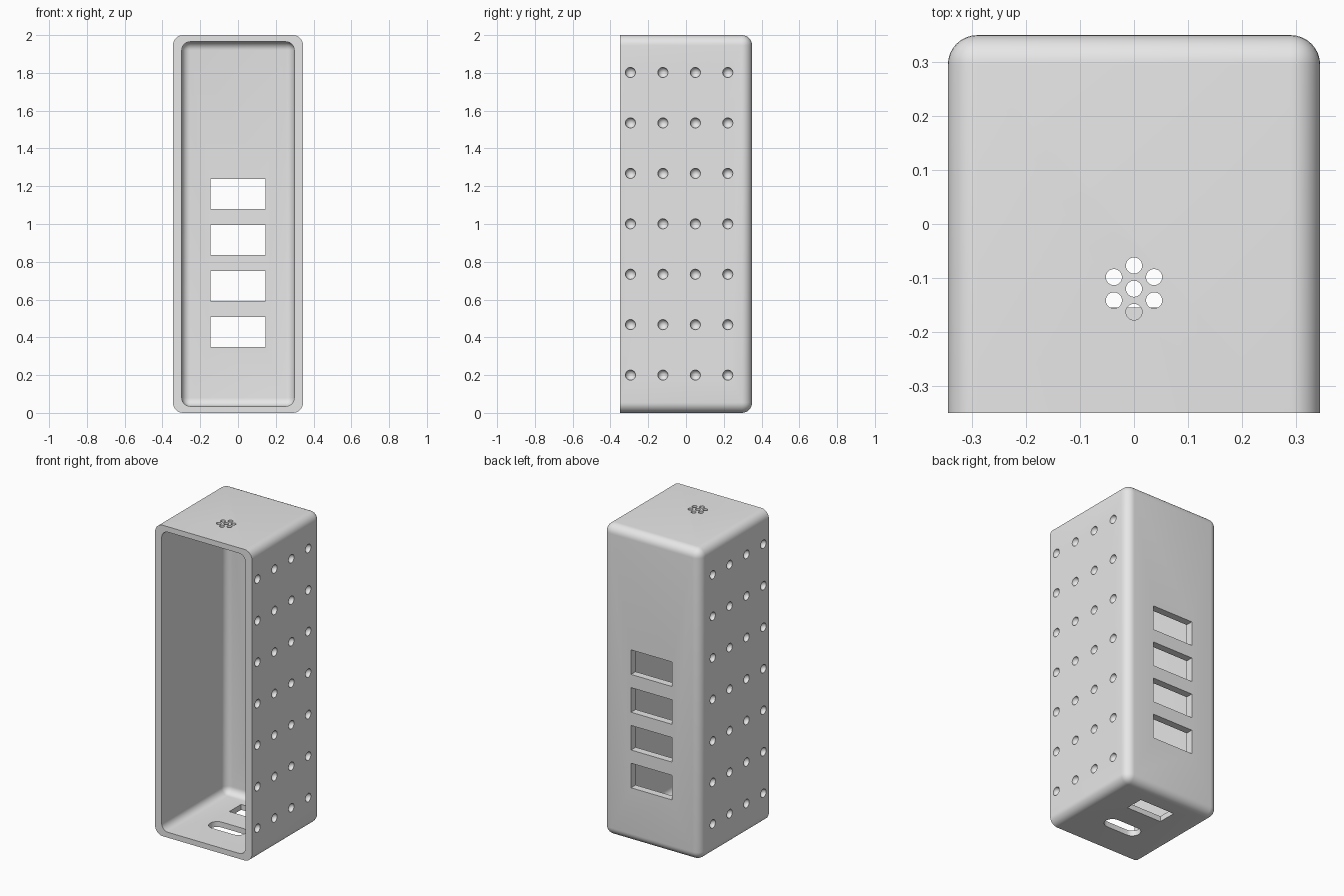
import bpy, bmesh, math
from mathutils import Matrix, Vector

cube = bpy.data.objects.get("Cube")
if cube:
    bpy.data.objects.remove(cube, do_unlink=True)

W, D, H = 0.345, 0.35, 2.0        # half width, half depth, height
SIDE, CAP = 0.047, 0.035          # wall thicknesses

grey = bpy.data.materials.new("light grey")
grey.use_nodes = True
grey.diffuse_color = (0.8, 0.8, 0.8, 1)
grey.node_tree.nodes["Principled BSDF"].inputs["Base Color"].default_value = (0.8, 0.8, 0.8, 1)


def add_box(bm, lo, hi):
    lo, hi = Vector(lo), Vector(hi)
    mat = Matrix.Translation((lo + hi) / 2) @ Matrix.Diagonal((*(hi - lo), 1))
    return bmesh.ops.create_cube(bm, size=1, matrix=mat)["verts"]


def add_prism(bm, outline, z0, z1):
    """Vertical prism from an outline of (x, y) points."""
    face = bm.faces.new([bm.verts.new((x, y, z0)) for x, y in outline])
    top = bmesh.ops.extrude_face_region(bm, geom=[face])["geom"]
    moved = [v for v in top if isinstance(v, bmesh.types.BMVert)]
    bmesh.ops.translate(bm, verts=moved, vec=(0, 0, z1 - z0))


def to_object(bm, name):
    bmesh.ops.recalc_face_normals(bm, faces=bm.faces)
    mesh = bpy.data.meshes.new(name)
    bm.to_mesh(mesh)
    bm.free()
    mesh.materials.append(grey)
    obj = bpy.data.objects.new(name, mesh)
    bpy.context.collection.objects.link(obj)
    return obj


def rounded_block(name, lo, hi, radius):
    """Box with every edge rounded except those of its front face."""
    bm = bmesh.new()
    add_box(bm, lo, hi)
    edges = [e for e in bm.edges if any(v.co.y > lo[1] + 0.01 for v in e.verts)]
    bmesh.ops.bevel(bm, geom=edges, offset=radius, segments=8, profile=0.5,
                    affect='EDGES', clamp_overlap=True)
    return to_object(bm, name)


def cut(target, cutter):
    cutter.hide_render = True
    mod = target.modifiers.new("cut", 'BOOLEAN')
    mod.operation, mod.solver, mod.object = 'DIFFERENCE', 'EXACT', cutter
    bpy.context.view_layer.objects.active = target
    bpy.ops.object.modifier_apply(modifier=mod.name)
    bpy.data.objects.remove(cutter, do_unlink=True)


# Open-fronted shell
shell = rounded_block("enclosure_shell", (-W, -D, 0), (W, D, H), 0.055)
cavity = rounded_block("cavity_cutter", (-W + SIDE, -D - 0.1, CAP),
                       (W - SIDE, D - SIDE, H - CAP), 0.045)
cut(shell, cavity)

openings = bmesh.new()

# Four rear windows
for i in range(4):
    z = 0.429 + 0.243 * i
    add_box(openings, (-0.146, 0.2, z - 0.079), (0.146, 0.5, z + 0.079))

# Round dimples on both sides
for side in (-1, 1):
    for row in range(7):
        for col in range(4):
            spot = (side * W, -0.294 + 0.1717 * col, 0.2 + 0.267 * row)
            bmesh.ops.create_uvsphere(openings, u_segments=20, v_segments=12, radius=0.027,
                                      matrix=Matrix.Translation(spot))

# Cluster of holes in the top
spots = [(0, 0)] + [(0.043 * math.sin(k * math.pi / 3), 0.043 * math.cos(k * math.pi / 3))
                    for k in range(6)]
for x, y in spots:
    bmesh.ops.create_cone(openings, cap_ends=True, segments=24, radius1=0.015, radius2=0.015,
                          depth=0.3, matrix=Matrix.Translation((x, y - 0.12, H)))

# Stadium slot and rectangular port in the floor
slot = []
for k in range(26):
    a = -math.pi / 2 + math.pi * (k % 13) / 12 + (math.pi if k > 12 else 0)
    slot.append(((-0.075 if k > 12 else 0.075) + 0.05 * math.cos(a), -0.105 + 0.05 * math.sin(a)))
add_prism(openings, slot, -0.1, 0.15)
add_box(openings, (-0.125, 0.09, -0.1), (0.125, 0.21, 0.15))

cut(shell, to_object(openings, "openings_cutter"))

# Smooth shading with sharp rims
bpy.ops.object.select_all(action='DESELECT')
shell.select_set(True)
bpy.context.view_layer.objects.active = shell
bpy.ops.object.shade_smooth_by_angle(angle=math.radians(30))
